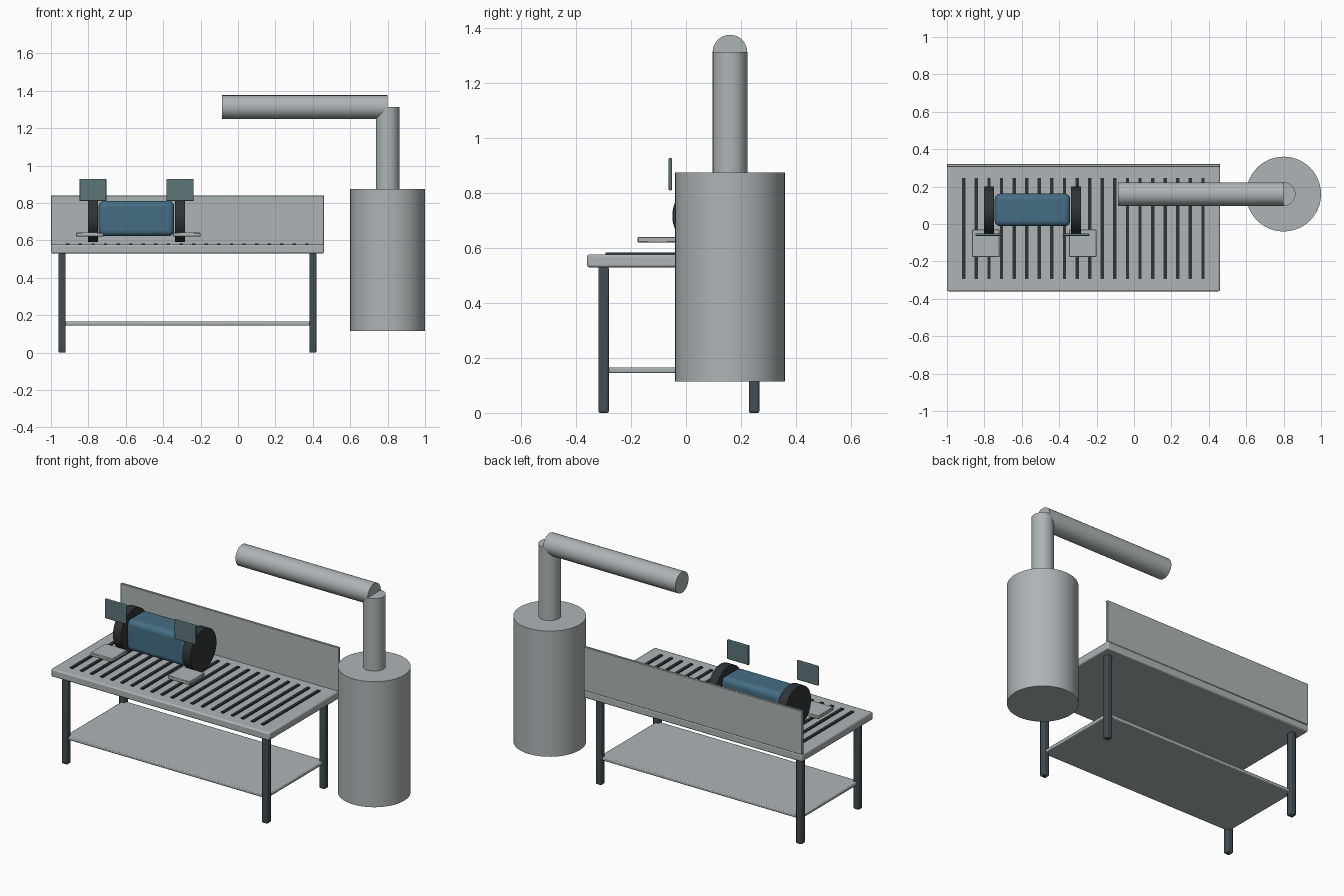
import bpy, math

old = bpy.data.objects.get("Cube")
if old:
    bpy.data.objects.remove(old, do_unlink=True)


def material(name, rgb):
    m = bpy.data.materials.new(name)
    m.use_nodes = True
    m.diffuse_color = (*rgb, 1)
    m.node_tree.nodes["Principled BSDF"].inputs["Base Color"].default_value = (*rgb, 1)
    return m


steel = material("light steel", (0.42, 0.46, 0.47))
slate = material("dark slate", (0.055, 0.075, 0.085))
blue = material("motor blue", (0.06, 0.155, 0.23))
black = material("wheel black", (0.03, 0.034, 0.037))
shield_mat = material("shield teal", (0.11, 0.18, 0.19))


def finish(obj, name, mat):
    obj.name = name
    obj.data.materials.append(mat)
    bpy.ops.object.shade_smooth_by_angle(angle=math.radians(35))
    return obj


def box(name, mat, xs, ys, zs, bevel=0.0, segments=2):
    """Box spanning three (low, high) ranges, with optional rounded edges."""
    spans = (xs, ys, zs)
    bpy.ops.mesh.primitive_cube_add(size=1, location=[sum(s) / 2 for s in spans])
    obj = bpy.context.object
    obj.scale = [s[1] - s[0] for s in spans]
    bpy.ops.object.transform_apply(location=False, rotation=False, scale=True)
    if bevel:
        mod = obj.modifiers.new("rounded edges", "BEVEL")
        mod.width, mod.segments = bevel, segments
    return finish(obj, name, mat)


def cylinder(name, mat, radius, length, centre, along_x=False):
    bpy.ops.mesh.primitive_cylinder_add(
        vertices=48, radius=radius, depth=length, location=centre,
        rotation=(0, math.pi / 2 if along_x else 0, 0))
    return finish(bpy.context.object, name, mat)


# Table: top, splash panel, lower shelf and four legs
box("table_top", steel, (-1, 0.46), (-0.36, 0.32), (0.53, 0.577), 0.008)
box("back_panel", steel, (-1, 0.46), (0.305, 0.32), (0.575, 0.84), 0.002, 1)
box("lower_shelf", steel, (-0.945, 0.405), (-0.305, 0.253), (0.145, 0.166), 0.005)
for side, x in (("right", -0.94), ("left", 0.4)):
    for end, y in (("front", -0.3), ("back", 0.248)):
        box(f"{end}_{side}_leg", slate, (x - 0.019, x + 0.019),
            (y - 0.019, y + 0.019), (0, 0.532), 0.006)

# Dark grille slots across the table
for i in range(20):
    x = -0.91 + i * 0.0673
    box(f"grille_slot_{i + 1}", black, (x - 0.009, x + 0.009),
        (-0.293, 0.247), (0.574, 0.584))

# Bench grinder: motor, wheels, tool rests and eye shields
MOTOR_X, MOTOR_Y, MOTOR_Z = -0.543, 0.075, 0.717
box("motor_body", blue, (-0.745, -0.341), (-0.012, 0.162), (0.623, 0.811), 0.03, 4)
for side, s in (("right", -1), ("left", 1)):
    cylinder(f"{side}_grinding_wheel", black, 0.125, 0.054,
             (MOTOR_X + s * 0.232, MOTOR_Y, MOTOR_Z), along_x=True)
    rest = MOTOR_X + 0.01 + s * 0.259
    box(f"{side}_tool_rest", steel, (rest - 0.074, rest + 0.074),
        (-0.176, -0.03), (0.62, 0.641), 0.003, 1)
    shield = MOTOR_X + s * 0.233
    box(f"{side}_eye_shield", shield_mat, (shield - 0.072, shield + 0.072),
        (-0.063, -0.051), (0.81, 0.928), 0.004)

# Dust collector: tank, riser and overhead duct
cylinder("collector_tank", steel, 0.2, 0.76, (0.8, 0.16, 0.495))
cylinder("riser_pipe", steel, 0.063, 0.452, (0.8, 0.16, 1.087))
cylinder("overhead_duct", steel, 0.063, 0.885, (0.3575, 0.16, 1.313), along_x=True)
